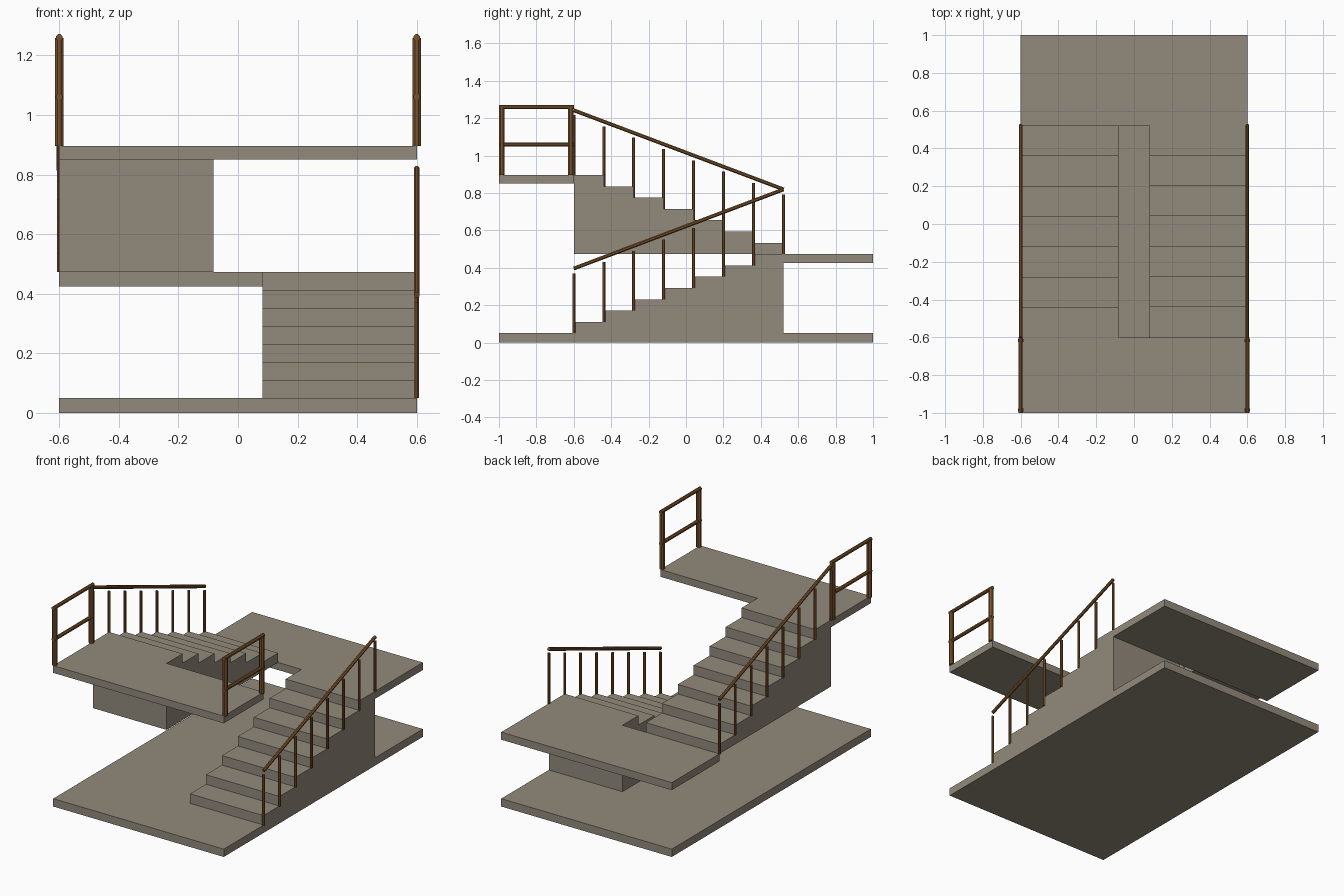
import bpy, bmesh, math
from mathutils import Vector, Matrix

if "Cube" in bpy.data.objects:
    bpy.data.objects.remove(bpy.data.objects["Cube"])


def material(name, rgb):
    m = bpy.data.materials.new(name)
    m.diffuse_color = (*rgb, 1)
    m.use_nodes = True
    m.node_tree.nodes["Principled BSDF"].inputs["Base Color"].default_value = m.diffuse_color
    return m


STONE = material("warm grey stone", (0.29, 0.255, 0.2))
WOOD = material("brown wood", (0.2, 0.088, 0.026))

STEPS, Y0, Y1 = 7, -0.6, 0.522
TREAD = (Y1 - Y0) / STEPS
Z0, Z1, Z2 = 0.05, 0.473, 0.896      # floor, half landing, upper landing
RISE = (Z1 - Z0) / STEPS


def finish(name, bm, mat):
    bmesh.ops.recalc_face_normals(bm, faces=bm.faces[:])
    me = bpy.data.meshes.new(name)
    bm.to_mesh(me)
    bm.free()
    me.materials.append(mat)
    ob = bpy.data.objects.new(name, me)
    bpy.context.collection.objects.link(ob)
    return ob


def slab(name, y0, y1, z0, z1):
    bm = bmesh.new()
    bmesh.ops.create_cube(bm, size=1)
    bmesh.ops.scale(bm, vec=(1.2, y1 - y0, z1 - z0), verts=bm.verts)
    bmesh.ops.translate(bm, vec=(0, (y0 + y1) / 2, (z0 + z1) / 2), verts=bm.verts)
    finish(name, bm, STONE)


def flight(name, x0, x1, ystart, direction, zbase):
    # stepped side profile with a flat underside, extruded across the width
    yend = ystart + direction * TREAD * STEPS
    prof = [(ystart, zbase)]
    for i in range(STEPS):
        z = zbase + RISE * (i + 1)
        prof += [(ystart + direction * TREAD * i, z),
                 (ystart + direction * TREAD * (i + 1), z)]
    prof.append((yend, zbase))
    bm = bmesh.new()
    f = bm.faces.new([bm.verts.new((x0, y, z)) for y, z in prof])
    r = bmesh.ops.extrude_face_region(bm, geom=[f])
    vs = [v for v in r["geom"] if isinstance(v, bmesh.types.BMVert)]
    bmesh.ops.translate(bm, vec=(x1 - x0, 0, 0), verts=vs)
    finish(name, bm, STONE)


def bar(bm, a, b, r):
    # octagonal bar between two points
    a, b = Vector(a), Vector(b)
    d = b - a
    rot = Matrix.Identity(4) if abs(d.z) > 0.99 * d.length else Matrix.Rotation(-math.atan2(d.y, d.z), 4, 'X')
    mat = Matrix.Translation((a + b) / 2) @ rot @ Matrix.Rotation(math.pi / 8, 4, 'Z')
    bmesh.ops.create_cone(bm, cap_ends=True, segments=8, radius1=r * 1.08,
                          radius2=r * 1.08, depth=d.length, matrix=mat)


def banister(name, x, ystart, direction, zbase):
    bm = bmesh.new()
    for i in range(STEPS + 1):
        y, z = ystart + direction * TREAD * i, zbase + RISE * i
        bar(bm, (x, y, z), (x, y, z + 0.32), 0.008)
    yend = ystart + direction * TREAD * STEPS
    bar(bm, (x, ystart, zbase + 0.346), (x, yend, zbase + 0.346 + RISE * STEPS), 0.01)
    finish(name, bm, WOOD)


def guard(name, x):
    bm = bmesh.new()
    for y in (-0.985, -0.616):
        bar(bm, (x, y, Z2), (x, y, 1.258), 0.015)
    for z in (1.06, 1.26):
        bar(bm, (x, -1.0, z), (x, -0.6, z), 0.011)
    finish(name, bm, WOOD)


# floors and landings
slab("floor_slab", -1, 1, 0, Z0)
slab("half_landing", Y1, 1, 0.425, Z1)
slab("upper_landing", -1, Y0, 0.85, Z2)

# flights
flight("lower_flight", 0.082, 0.6, Y0, 1, Z0)
flight("upper_flight", -0.6, -0.083, Y1, -1, Z1)

# railings
banister("lower_banister", 0.6, Y0, 1, Z0)
banister("upper_banister", -0.6, Y1, -1, Z1)
guard("right_guard_rail", 0.6)
guard("left_guard_rail", -0.6)
